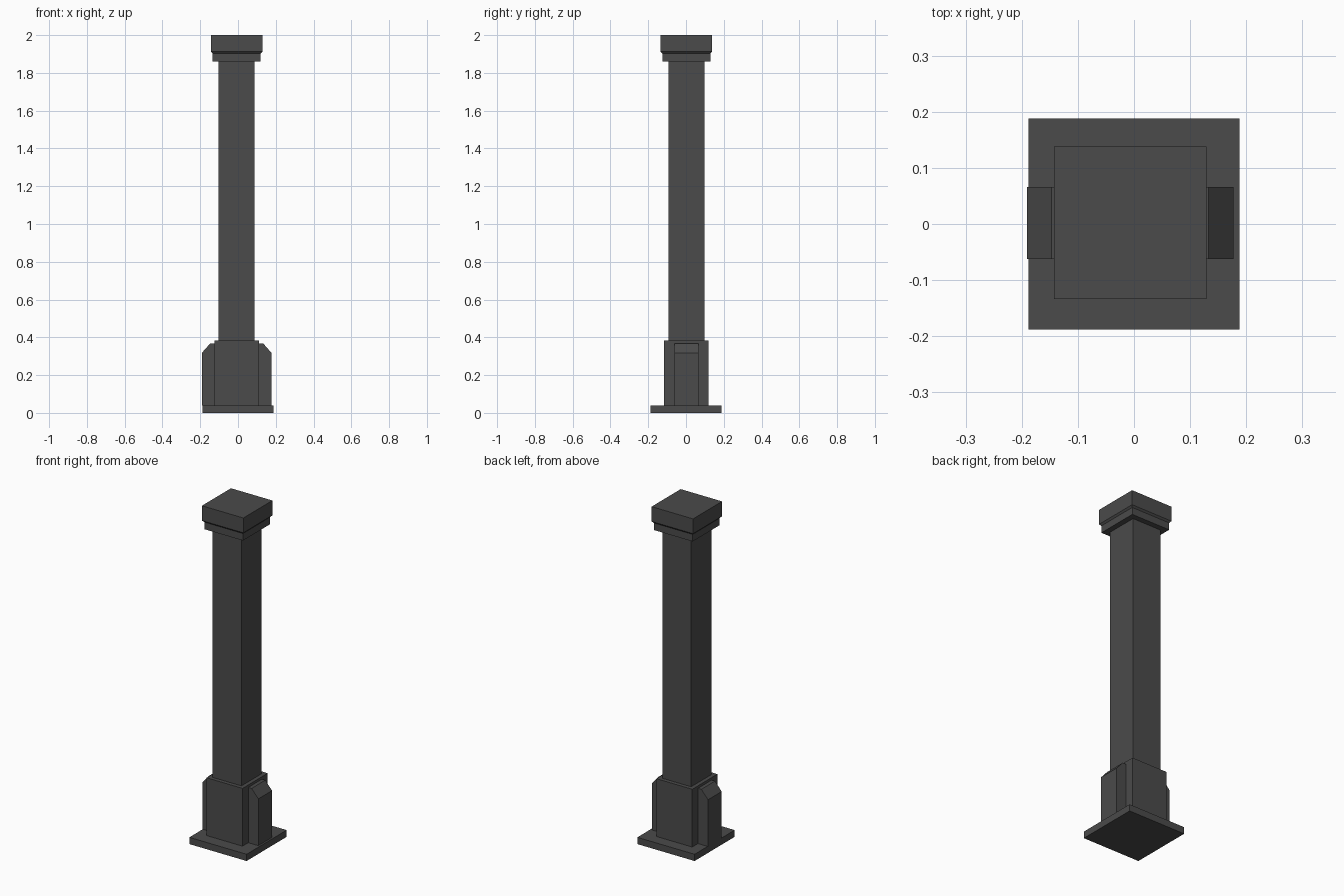
import bpy, bmesh

if "Cube" in bpy.data.objects:
    bpy.data.objects.remove(bpy.data.objects["Cube"])

stone = bpy.data.materials.new("dark_grey")
stone.diffuse_color = (0.07, 0.07, 0.07, 1)
stone.use_nodes = True
stone.node_tree.nodes["Principled BSDF"].inputs["Base Color"].default_value = stone.diffuse_color
CX, CY = -0.007, 0.002  # column axis


def finish(name, bm):
    bmesh.ops.recalc_face_normals(bm, faces=bm.faces)
    me = bpy.data.meshes.new(name)
    bm.to_mesh(me)
    bm.free()
    me.materials.append(stone)
    ob = bpy.data.objects.new(name, me)
    bpy.context.collection.objects.link(ob)


def square_stack(name, cx, cy, rings):
    """Closed square solid from (half width, z) rings."""
    bm = bmesh.new()
    loops = [[bm.verts.new((cx + sx * h, cy + sy * h, z))
              for sx, sy in ((-1, -1), (1, -1), (1, 1), (-1, 1))] for h, z in rings]
    for a, b in zip(loops, loops[1:]):
        for i in range(4):
            j = (i + 1) % 4
            bm.faces.new((a[i], a[j], b[j], b[i]))
    bm.faces.new(loops[0][::-1])
    bm.faces.new(loops[-1])
    finish(name, bm)


def buttress(name, side):
    """Chamfered profile in x/z, extruded along y."""
    profile = [(0.11, 0.04), (0.184, 0.04), (0.184, 0.318), (0.14, 0.368), (0.11, 0.368)]
    bm = bmesh.new()
    face = bm.faces.new([bm.verts.new((CX + side * x, CY - 0.064, z)) for x, z in profile])
    ext = bmesh.ops.extrude_face_region(bm, geom=[face], use_keep_orig=True)
    bmesh.ops.translate(bm, vec=(0, 0.128, 0),
                        verts=[v for v in ext["geom"] if isinstance(v, bmesh.types.BMVert)])
    finish(name, bm)


square_stack("base_plate", 0, 0, [(0.188, 0), (0.188, 0.04)])
square_stack("plinth", CX, CY, [(0.118, 0.04), (0.118, 0.383)])
square_stack("shaft", CX, CY, [(0.095, 0.383), (0.095, 1.86)])
# Capital: collar, small chamfer, wide top block
square_stack("capital", CX, CY, [(0.127, 1.86), (0.127, 1.902), (0.136, 1.912), (0.136, 2.0)])
buttress("left_buttress", -1)
buttress("right_buttress", 1)
